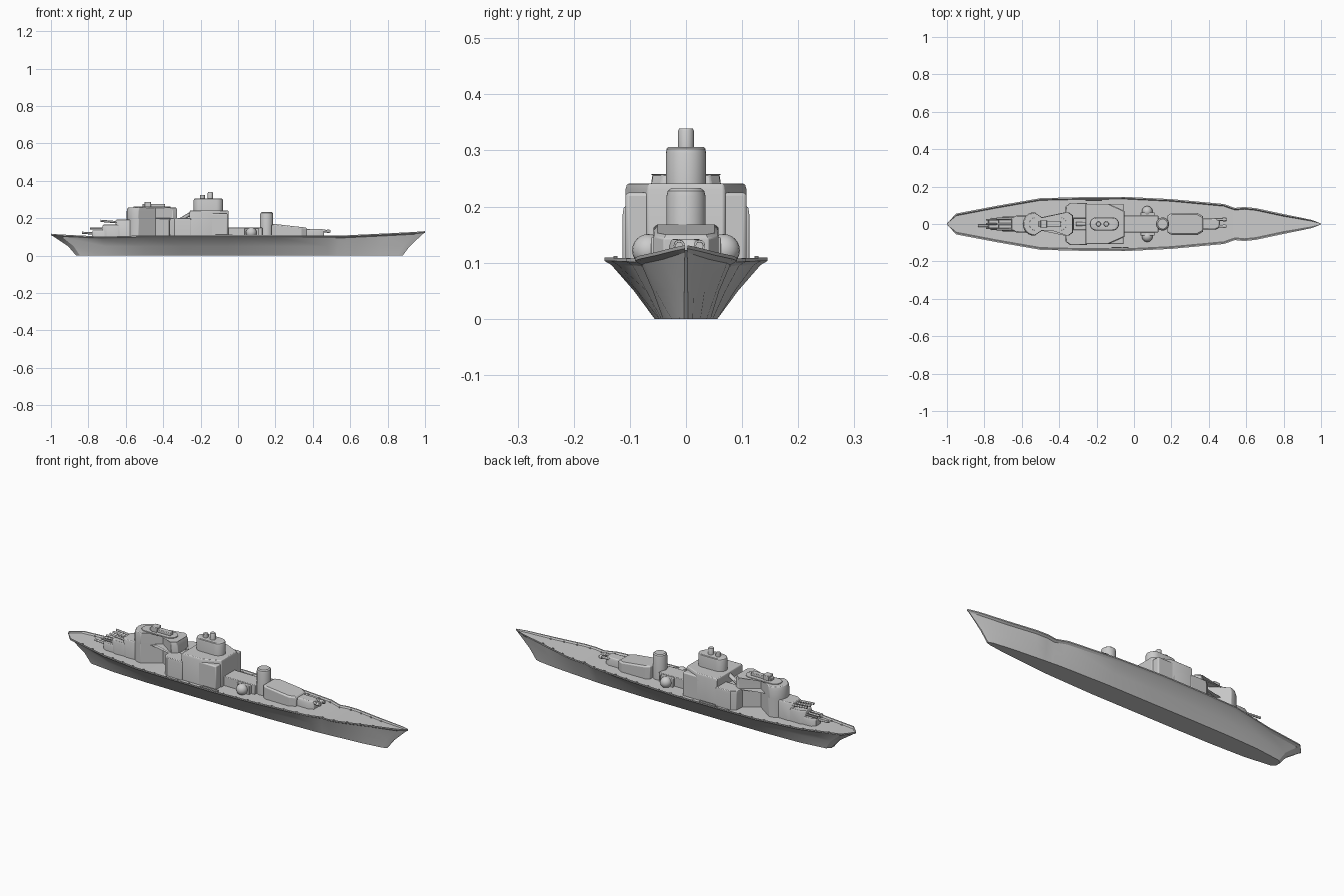
import bpy, bmesh, math

if "Cube" in bpy.data.objects:
    bpy.data.objects.remove(bpy.data.objects["Cube"])


def finish(bm, name, bevel=0.0, angle=30):
    bmesh.ops.recalc_face_normals(bm, faces=bm.faces)
    me = bpy.data.meshes.new(name)
    bm.to_mesh(me)
    bm.free()
    ob = bpy.data.objects.new(name, me)
    bpy.context.collection.objects.link(ob)
    bpy.ops.object.select_all(action='DESELECT')
    ob.select_set(True)
    bpy.context.view_layer.objects.active = ob
    bpy.ops.object.shade_smooth_by_angle(angle=math.radians(angle))
    if bevel:
        m = ob.modifiers.new("edge_bevel", 'BEVEL')
        m.width, m.segments = bevel, 2
        m.limit_method, m.angle_limit = 'ANGLE', math.radians(40)
    return ob


def loft(name, rings, bevel=0.0, angle=30):
    """Skin closed rings of equal length and cap both ends."""
    bm = bmesh.new()
    vs = [[bm.verts.new(p) for p in r] for r in rings]
    n = len(rings[0])
    for a, b in zip(vs, vs[1:]):
        for i in range(n):
            bm.faces.new((a[i], a[(i + 1) % n], b[(i + 1) % n], b[i]))
    bm.faces.new(vs[0])
    bm.faces.new(vs[-1][::-1])
    return finish(bm, name, bevel, angle)


def prism(name, outline, levels, bevel=0.004):
    """Outline in xy raised through (z, scale) levels about its own middle."""
    cx = (max(p[0] for p in outline) + min(p[0] for p in outline)) / 2
    cy = (max(p[1] for p in outline) + min(p[1] for p in outline)) / 2
    return loft(name, [[(cx + (x - cx) * s, cy + (y - cy) * s, z) for x, y in outline]
                       for z, s in levels], bevel)


def mirror_y(half):
    """Complete a port-side outline with its starboard twin."""
    return half + [(x, -y) for x, y in reversed(half) if y > 1e-5]


def box(name, x0, x1, y0, y1, z0, z1, bevel=0.003):
    return prism(name, [(x0, y0), (x1, y0), (x1, y1), (x0, y1)], [(z0, 1), (z1, 1)], bevel)


def stadium(x0, x1, r, n=12):
    arc = [math.pi / 2 * (-1 + 2 * i / n) for i in range(n + 1)]
    return [(x1 - r + r * math.cos(a), r * math.sin(a)) for a in arc] + \
           [(x0 + r - r * math.cos(a), -r * math.sin(a)) for a in arc]


def circle(cx, cy, r, n=24):
    return [(cx + r * math.cos(2 * math.pi * i / n), cy + r * math.sin(2 * math.pi * i / n)) for i in range(n)]


def barrel(name, x0, x1, y, z0, z1, r=0.006):
    ends = [(x0, z0, r), (x1, z1, r)]
    return loft(name, [[(x, y + q * math.cos(k * math.pi / 6), z + q * math.sin(k * math.pi / 6))
                        for k in range(12)] for x, z, q in ends])


# Hull stations: x at deck, half width at deck, rim height, x at keel, half width at keel
stations = [
    (-1.0, .004, .117, -.865, .012), (-.95, .056, .113, -.845, .030),
    (-.73, .098, .102, -.70, .048), (-.50, .138, .108, -.50, .055),
    (-.30, .143, .109, -.30, .056), (-.05, .145, .109, -.05, .056),
    (.20, .133, .109, .20, .056), (.48, .107, .108, .48, .048),
    (.54, .086, .107, .53, .044), (.59, .091, .109, .57, .041),
    (.65, .085, .112, .62, .037), (.80, .053, .119, .75, .026),
    (.95, .022, .127, .855, .012), (1.0, .003, .131, .88, .004)]
rings = []
for x, w, z, xk, wk in stations:
    lip = min(.012, w * .3)
    wl, zl = w - lip, z - .013
    xm = xk + (x - xk) * .32
    half = [(xk, wk, 0), (xm, wk + (wl - wk) * .48, .05), (x - (x - xk) * .08, wl, zl),
            (x, w, z - .006), (x, w, z), (x, w - lip * .6, z), (x, w - lip, z - .008)]
    rings.append(half + [(a, -b, c) for a, b, c in reversed(half)])
loft("hull", rings, 0, 25)

# Aft superstructure with a rounded end, stepping out at the top
aft = [(-.325, -.045), (-.35, -.063)] + stadium(-.595, -.40, .063)[13:] + [(-.35, .063), (-.325, .045)]
low = [(min(x, -.35), y) for x, y in aft]
prism("aft_house", low, [(.09, 1), (.20, 1)], .002)
prism("aft_house_upper", aft, [(.195, 1), (.238, 1), (.258, .95)], .003)
prism("aft_roof_plate", stadium(-.56, -.36, .035), [(.255, 1), (.262, 1)], .001)
box("aft_roof_director", -.51, -.39, -.014, .014, .26, .277)
box("aft_roof_sight", -.50, -.465, -.02, .02, .26, .287)

# Side shoulders between the aft house and the main block
for s, side in ((1, "port"), (-1, "starboard")):
    prism("shoulder_" + side, [(-.37, s * .03), (-.25, s * .03), (-.25, s * .113), (-.34, s * .113), (-.365, s * .095)],
          [(.09, 1), (.185, 1), (.20, .95)], .003)
box("shoulder_link", -.36, -.25, -.05, .05, .09, .185)
barrel("vent_pipe", -.31, -.26, 0, .19, .22, .012)

# Main block with chamfered forward corners
prism("main_block", mirror_y([(-.26, .108), (-.14, .108), (-.05, .068)]),
      [(.09, 1), (.23, 1), (.241, .97)], .003)
box("main_block_wings", -.16, -.055, -.108, .108, .09, .225, .006)

# Funnel and its two pipes
prism("funnel", stadium(-.237, -.08, .036), [(.23, 1), (.295, 1), (.303, .96), (.306, .88)], 0)
prism("funnel_pipe_aft", circle(-.19, 0, .013), [(.30, 1), (.322, 1), (.325, .85)], 0)
prism("funnel_pipe_forward", circle(-.148, 0, .014), [(.30, 1), (.335, 1), (.339, .85)], 0)

# Midship house with domes on both sides
box("midship_house", -.06, .13, -.045, .045, .09, .15)
box("dome_mount", .035, .11, -.062, .062, .09, .146)
for s, side in ((1, "port"), (-1, "starboard")):
    bm = bmesh.new()
    bmesh.ops.create_uvsphere(bm, u_segments=20, v_segments=12, radius=.029)
    bmesh.ops.translate(bm, verts=bm.verts, vec=(.071, s * .067, .122))
    finish(bm, "dome_" + side)
    # Deck lockers and mooring posts along the rim
    box("deck_locker_" + side, -.26 + .07 * (1 - s), -.17 + .07 * (1 - s), s * .122, s * .129, .095, .112, .001)
    for i in range(26):
        x = -.88 + i * .068
        a, b = next((p, q) for p, q in zip(stations, stations[1:]) if p[0] <= x <= q[0])
        t = (x - a[0]) / (b[0] - a[0])
        w, z = a[1] + (b[1] - a[1]) * t - .017, a[2] + (b[2] - a[2]) * t
        box("rim_post_" + side, x - .004, x + .004, s * w - .002, s * w + .002, z - .012, z - .003, 0)

# Forward tower
prism("forward_tower", circle(.153, 0, .035, 32), [(.09, 1), (.218, 1), (.228, .93), (.233, .75)], 0)

# Forward house, its roof sloping toward the bow
base = [(.18, -.045), (.20, -.058), (.34, -.058), (.37, -.04), (.37, .04), (.34, .058), (.20, .058), (.18, .045)]
loft("forward_house", [[(x, y, .09) for x, y in base],
                       [(x, y, .163 - .02 * max(0, (x - .2) / .17)) for x, y in base],
                       [(.275 + (x - .275) * .93, y * .88, .168 - .018 * max(0, (x - .2) / .17)) for x, y in base]], .002)

# Forward gun mount
prism("forward_turret", mirror_y([(.36, .03), (.435, .03), (.46, .018)]), [(.09, 1), (.13, 1), (.142, .85)], .003)
for i, y in enumerate((.024, -.012)):
    barrel("forward_barrel_%d" % i, .43, .495, y, .133, .130, .007)
    barrel("forward_muzzle_%d" % i, .475, .488, y, .131, .1305, .010)

# Stepped aft turrets and barrels
prism("aft_turret_upper", mirror_y([(-.655, .03), (-.63, .045), (-.575, .045)]), [(.09, 1), (.185, 1), (.192, .92)], .002)
prism("aft_turret_middle", mirror_y([(-.725, .025), (-.70, .04), (-.64, .04)]), [(.09, 1), (.155, 1), (.165, .92)], .002)
prism("aft_turret_lower", mirror_y([(-.78, .02), (-.76, .032), (-.70, .032)]), [(.085, 1), (.125, 1), (.135, .9)], .002)
for i, y in enumerate((.028, 0, -.028)):
    barrel("aft_upper_barrel_%d" % i, -.735, -.64, y, .186, .178, .006)
    barrel("aft_middle_barrel_%d" % i, -.79, -.71, y * .8, .145, .145, .005)
barrel("aft_lower_barrel", -.835, -.76, -.01, .122, .118, .006)
